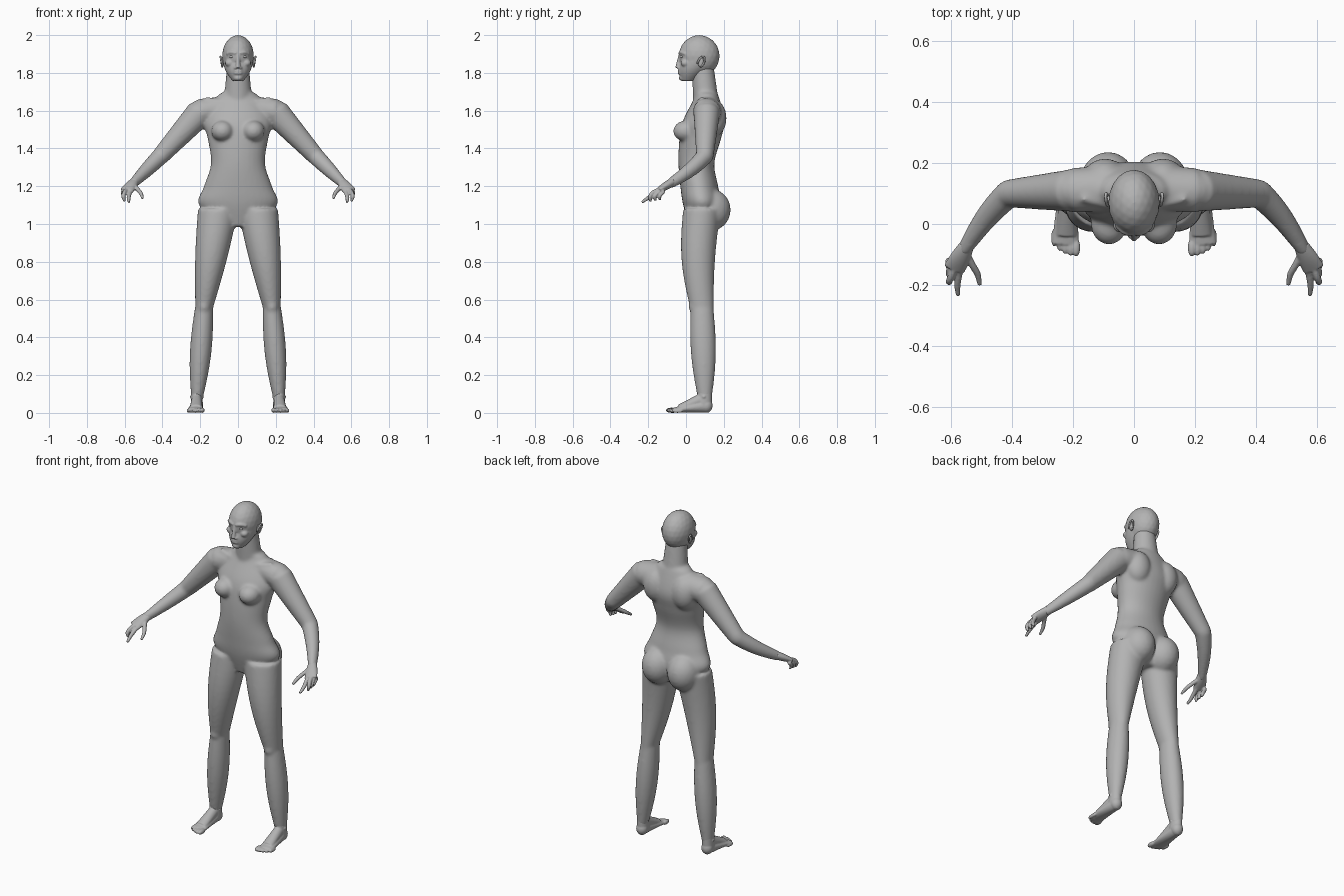
import bpy, bmesh, math
from mathutils import Vector, Matrix

if "Cube" in bpy.data.objects:
    bpy.data.objects.remove(bpy.data.objects["Cube"], do_unlink=True)

GREY = 0.45
colour = (GREY, GREY, GREY, 1)
skin = bpy.data.materials.new("plain_grey")
skin.use_nodes = True
skin.diffuse_color = colour
skin.node_tree.nodes["Principled BSDF"].inputs["Base Color"].default_value = colour


def spline(points, steps=6):
    """Smooth the rows of a path with a Catmull-Rom curve."""
    rows = [Vector(p) for p in points]
    padded = [rows[0]] + rows + [rows[-1]]
    smooth = []
    for before, a, b, after in zip(padded, padded[1:], padded[2:], padded[3:]):
        for k in range(steps):
            t = k / steps
            smooth.append(a + (b - before) * (t / 2)
                          + (before * 2 - a * 5 + b * 4 - after) * (t * t / 2)
                          + (a * 3 - before - b * 3 + after) * (t ** 3 / 2))
    return smooth + [rows[-1]]


def tube(shape, rows, side=1, sides=32):
    """Closed tube through rows of x, y, z, width radius, depth radius."""
    centres = [Vector((row[0] * side, row[1], row[2])) for row in rows]
    upright = abs((centres[-1] - centres[0]).normalized().z) > 0.8
    angles = [math.tau * k / sides for k in range(sides)]
    rings = []
    last = len(rows) - 1
    for i, row in enumerate(rows):
        along = (centres[min(i + 1, last)] - centres[max(i - 1, 0)]).normalized()
        if upright:  # steep parts keep level cross-sections
            along = Vector((0, 0, 1))
        across = Vector((1, 0, 0))
        across = (across - along * along.dot(across)).normalized()
        deep = along.cross(across)
        rings.append([shape.verts.new(centres[i] + across * (row[3] * math.cos(a))
                                      + deep * (row[4] * math.sin(a))) for a in angles])
    for low, high in zip(rings, rings[1:]):
        for k in range(sides):
            n = (k + 1) % sides
            shape.faces.new((low[k], low[n], high[n], high[k]))
    shape.faces.new(rings[0][::-1])
    shape.faces.new(rings[-1])


def limb(shape, start, end, width, depth, swell=0, bow=0, side=1):
    """Tapered tube that swells in its middle and may bow along y."""
    rows = []
    for k in range(13):
        t = k / 12
        middle = math.sin(math.pi * t)
        centre = Vector(start).lerp(Vector(end), t)
        radii = [first + (second - first) * t + swell * middle for first, second in (width, depth)]
        rows.append((centre.x, centre.y + bow * middle, centre.z, *radii))
    tube(shape, rows, side)


def ball(shape, centre, radii, side=1):
    place = Matrix.Translation((centre[0] * side, centre[1], centre[2]))
    bmesh.ops.create_icosphere(shape, subdivisions=3, radius=1,
                               matrix=place @ Matrix.Diagonal((*radii, 1)))


def finish(shape, name, voxel=0, relax=0):
    """Make one object, fused and softened when a voxel size is given."""
    bmesh.ops.recalc_face_normals(shape, faces=shape.faces)
    for face in shape.faces:
        face.smooth = True
    mesh = bpy.data.meshes.new(name)
    shape.to_mesh(mesh)
    shape.free()
    mesh.materials.append(skin)
    part = bpy.data.objects.new(name, mesh)
    bpy.context.collection.objects.link(part)
    if voxel:
        fuse = part.modifiers.new("fuse", 'REMESH')
        fuse.mode = 'VOXEL'
        fuse.voxel_size = voxel
        fuse.use_smooth_shade = True
        soften = part.modifiers.new("soften", 'SMOOTH')
        soften.factor = 0.5
        soften.iterations = relax


# Joints of the left side; the right side mirrors them
hip, knee, ankle = (.105, .085, 1.08), (.18, .085, .55), (.218, .1, .06)
collar, shoulder = (.06, .12, 1.61), (.2, .11, 1.59)
elbow, wrist = (.41, .1, 1.36), (.56, -.09, 1.21)

# Body: torso, neck, arms and legs fused together
body = bmesh.new()
torso = [(0, .08, .985, .07, .06), (0, .085, 1.1, .207, .1), (0, .07, 1.2, .18, .1),
         (0, .055, 1.32, .143, .095), (0, .075, 1.45, .16, .11), (0, .095, 1.55, .18, .11),
         (0, .11, 1.67, .115, .065), (0, .1, 1.7, .075, .06)]
tube(body, spline(torso))
limb(body, start=(0, .11, 1.6), end=(0, .088, 1.84), width=(.08, .058), depth=(.07, .058))
for side in (1, -1):
    # arm
    limb(body, collar, shoulder, width=(.065, .072), depth=(.075, .074), side=side)
    limb(body, shoulder, elbow, width=(.074, .047), depth=(.07, .046), side=side)
    ball(body, shoulder, (.068, .066, .068), side)
    ball(body, elbow, (.045, .045, .045), side)
    limb(body, elbow, wrist, width=(.046, .023), depth=(.045, .026), swell=.003, bow=.015, side=side)
    # leg
    limb(body, hip, knee, width=(.107, .046), depth=(.1, .062), swell=.008, bow=-.02, side=side)
    limb(body, knee, ankle, width=(.049, .028), depth=(.061, .034), swell=.018, side=side)
    ball(body, (.18, .05, .565), (.034, .036, .045), side)
    # buttock, breast, shoulder blade and collarbone
    ball(body, (.085, .13, 1.075), (.095, .107, .112), side)
    ball(body, (.082, 0, 1.492), (.06, .068, .056), side)
    ball(body, (.095, .145, 1.56), (.075, .07, .1), side)
    limb(body, (.02, .045, 1.635), (.17, .085, 1.66), width=(.012, .014), depth=(.012, .014), side=side)
finish(body, "body", voxel=.008, relax=10)

# Head: skull, jaw, chin, mouth and nose
head = bmesh.new()
ball(head, (0, .07, 1.89), (.084, .108, .11))
limb(head, start=(0, .06, 1.86), end=(0, .01, 1.758), width=(.08, .03), depth=(.09, .036), swell=.01)
ball(head, (0, -.016, 1.773), (.026, .022, .017))
ball(head, (0, -.024, 1.805), (.03, .016, .022))
for height in (1.81, 1.797):
    ball(head, (0, -.034, height), (.024, .01, .005))
limb(head, start=(0, -.032, 1.895), end=(0, -.046, 1.826), width=(.008, .013), depth=(.008, .012))
for side in (1, -1):
    # brow ridge, cheekbone and nostril wing
    brow = [(.008, -.035, 1.903, .007, .007), (.035, -.026, 1.909, .008, .008),
            (.06, -.004, 1.9, .007, .007)]
    tube(head, spline(brow), side)
    ball(head, (.045, -.004, 1.852), (.024, .024, .02), side)
    ball(head, (.014, -.038, 1.826), (.008, .01, .007), side)
finish(head, "head", voxel=.005, relax=4)

# Parts that come in pairs
for side, tag in ((1, "left"), (-1, "right")):
    eye = bmesh.new()
    ball(eye, (.032, -.018, 1.886), (.014, .013, .008), side)
    finish(eye, "eye_" + tag)

    # Ear: a flat shell with a raised curved rim
    ear = bmesh.new()
    ball(ear, (.082, .078, 1.857), (.008, .015, .028), side)
    rim = []
    for k in range(13):
        turn = math.radians(200 - 22 * k)
        lean = .01 * math.sin(turn)
        rim.append((.088 + lean / 2, .08 - .017 * math.cos(turn + math.pi) + lean,
                    1.858 + .028 * math.sin(turn), .005, .005))
    tube(ear, rim, side, sides=12)
    finish(ear, "ear_" + tag)

    # Hand: palm, thumb, one pointing finger and three curled ones
    hand = bmesh.new()
    limb(hand, start=(.548, -.07, 1.224), end=(.59, -.148, 1.176), width=(.024, .036),
         depth=(.022, .014), swell=.003, side=side)
    thumb = [(.55, -.1, 1.203), (.53, -.135, 1.182), (.513, -.165, 1.16), (.506, -.2, 1.137)]
    pointer = [(.568, -.13, 1.185), (.574, -.165, 1.162), (.579, -.2, 1.138), (.577, -.234, 1.115)]
    fingers = [thumb, pointer]
    for i in range(3):
        reach = -.19 + .025 * i
        base = Vector((.586 + .008 * i, -.13, 1.185))
        fingers.append([base, (.6 + .004 * i, reach + .018, 1.168),
                        (.607, reach, 1.145), (.6, reach + .003, 1.12 + .004 * i)])
    for path in fingers:
        rows = [(*p, r, r) for p, r in zip(path, (.013, .0115, .0105, .007))]
        tube(hand, spline(rows), side, sides=16)
    finish(hand, "hand_" + tag, voxel=.004, relax=3)

    # Foot: heel, sole, instep, ankle bones and five toes
    foot = bmesh.new()
    ball(foot, (.218, .107, .038), (.033, .034, .038), side)
    limb(foot, start=(.218, .115, .038), end=(.225, -.066, .014), width=(.029, .045),
         depth=(.037, .013), side=side)
    limb(foot, start=(.218, .085, .07), end=(.222, -.035, .024), width=(.028, .034),
         depth=(.035, .02), side=side)
    limb(foot, start=(.218, .1, .13), end=(.218, .095, .04), width=(.03, .032),
         depth=(.037, .042), side=side)
    ball(foot, (.218, .095, .085), (.037, .018, .017), side)
    for i in range(5):
        thick = .014 - .001 * i
        tip = -.107 + .002 * i * i
        ball(foot, (.19 + .018 * i, tip + .03, thick), (thick, .03, thick), side)
    finish(foot, "foot_" + tag, voxel=.004, relax=3)
